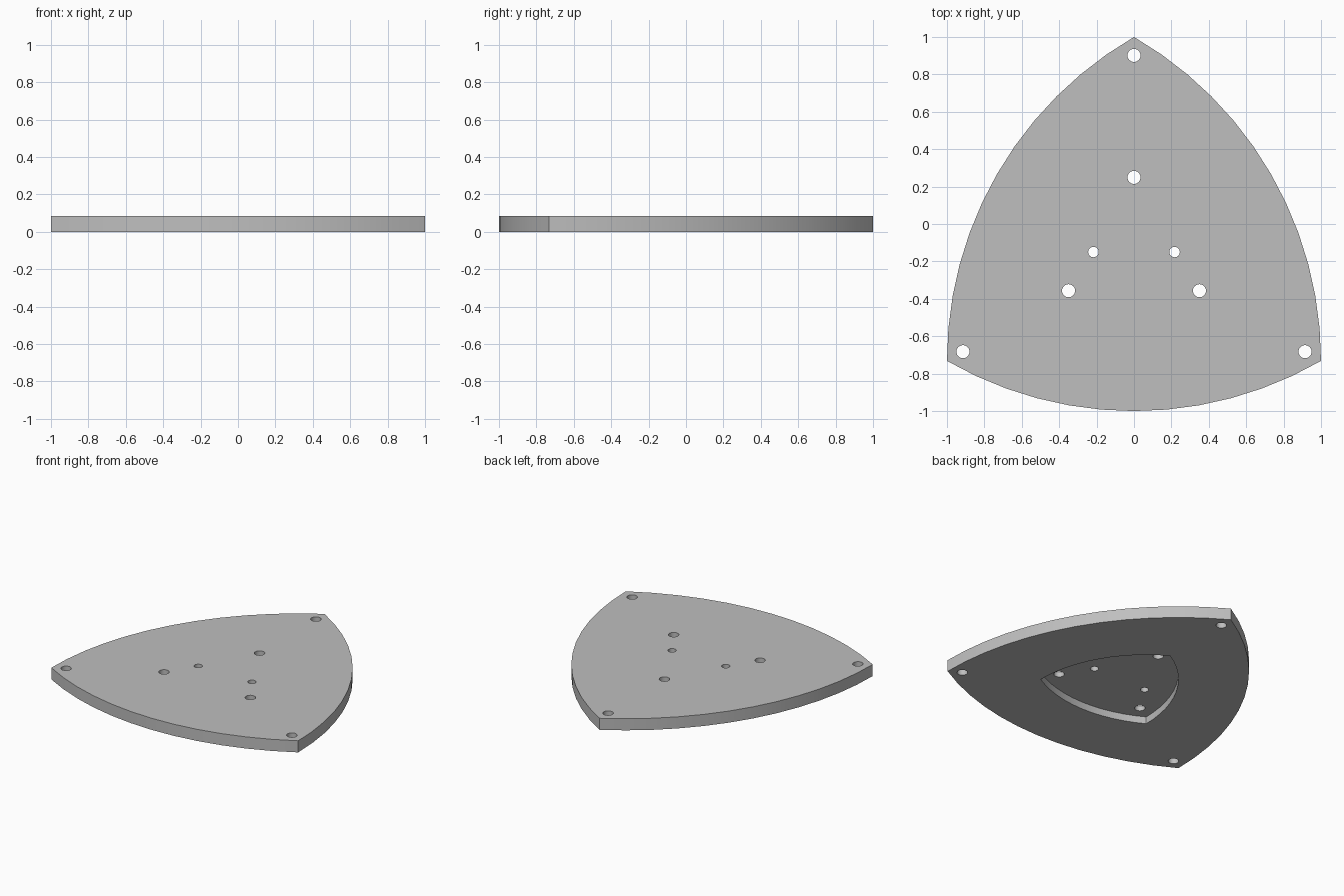
import bpy, bmesh
from math import sin, cos, pi, sqrt, radians

if "Cube" in bpy.data.objects:
    bpy.data.objects.remove(bpy.data.objects["Cube"])

WIDTH = 2.0                       # constant width of the rounded triangle
CENTRE_Y = 1 - WIDTH / sqrt(3)    # centroid of its three corners
THICK = 0.085
POCKET_DEPTH = 0.052

grey = bpy.data.materials.new("plain_grey")
grey.use_nodes = True
colour = (0.52, 0.52, 0.52, 1)
grey.diffuse_color = colour
grey.node_tree.nodes["Principled BSDF"].inputs["Base Color"].default_value = colour


def rounded_triangle(width, steps=12):
    """Outline of three arcs, each centred on the opposite corner."""
    points = []
    for k in range(3):
        turn = pi / 2 + k * 2 * pi / 3
        cx, cy = width / sqrt(3) * cos(turn), width / sqrt(3) * sin(turn)
        for i in range(steps):
            a = turn + pi - pi / 6 + i / steps * pi / 3
            points.append((cx + width * cos(a), CENTRE_Y + cy + width * sin(a)))
    return points


def circle(x, y, radius, sides=24):
    return [(x + radius * cos(2 * pi * i / sides), y + radius * sin(2 * pi * i / sides))
            for i in range(sides)]


def prism(name, outline, z0, z1):
    bm = bmesh.new()
    face = bm.faces.new([bm.verts.new((x, y, z0)) for x, y in outline])
    top = bmesh.ops.extrude_face_region(bm, geom=[face])["geom"]
    bmesh.ops.translate(bm, vec=(0, 0, z1 - z0),
                        verts=[v for v in top if isinstance(v, bmesh.types.BMVert)])
    bmesh.ops.recalc_face_normals(bm, faces=bm.faces)
    mesh = bpy.data.meshes.new(name)
    bm.to_mesh(mesh)
    bm.free()
    mesh.materials.append(grey)
    ob = bpy.data.objects.new(name, mesh)
    bpy.context.collection.objects.link(ob)
    return ob


# Plate
plate = prism("rounded_triangle_plate", rounded_triangle(WIDTH), 0, THICK)

# Underside pocket
cutters = [prism("pocket_cutter", rounded_triangle(WIDTH * 0.457), -0.1, POCKET_DEPTH)]

# Corner holes and inner ring of holes
holes = []
for distance in (1.056, 0.404):
    for k in range(3):
        a = pi / 2 + k * 2 * pi / 3
        holes.append((distance * cos(a), CENTRE_Y + distance * sin(a), 0.035))

# Small pair of holes
holes += [(side * 0.217, -0.15, 0.028) for side in (-1, 1)]
cutters += [prism("hole_cutter", circle(*h), -0.2, 0.3) for h in holes]

# Cut the plate
bpy.ops.object.select_all(action="DESELECT")
plate.select_set(True)
bpy.context.view_layer.objects.active = plate
for cutter in cutters:
    cutter.hide_render = True
    mod = plate.modifiers.new("cut", "BOOLEAN")
    mod.operation = "DIFFERENCE"
    mod.solver = "EXACT"
    mod.object = cutter
    bpy.ops.object.modifier_apply(modifier=mod.name)
    bpy.data.objects.remove(cutter)

bpy.ops.object.shade_smooth_by_angle(angle=radians(30))
